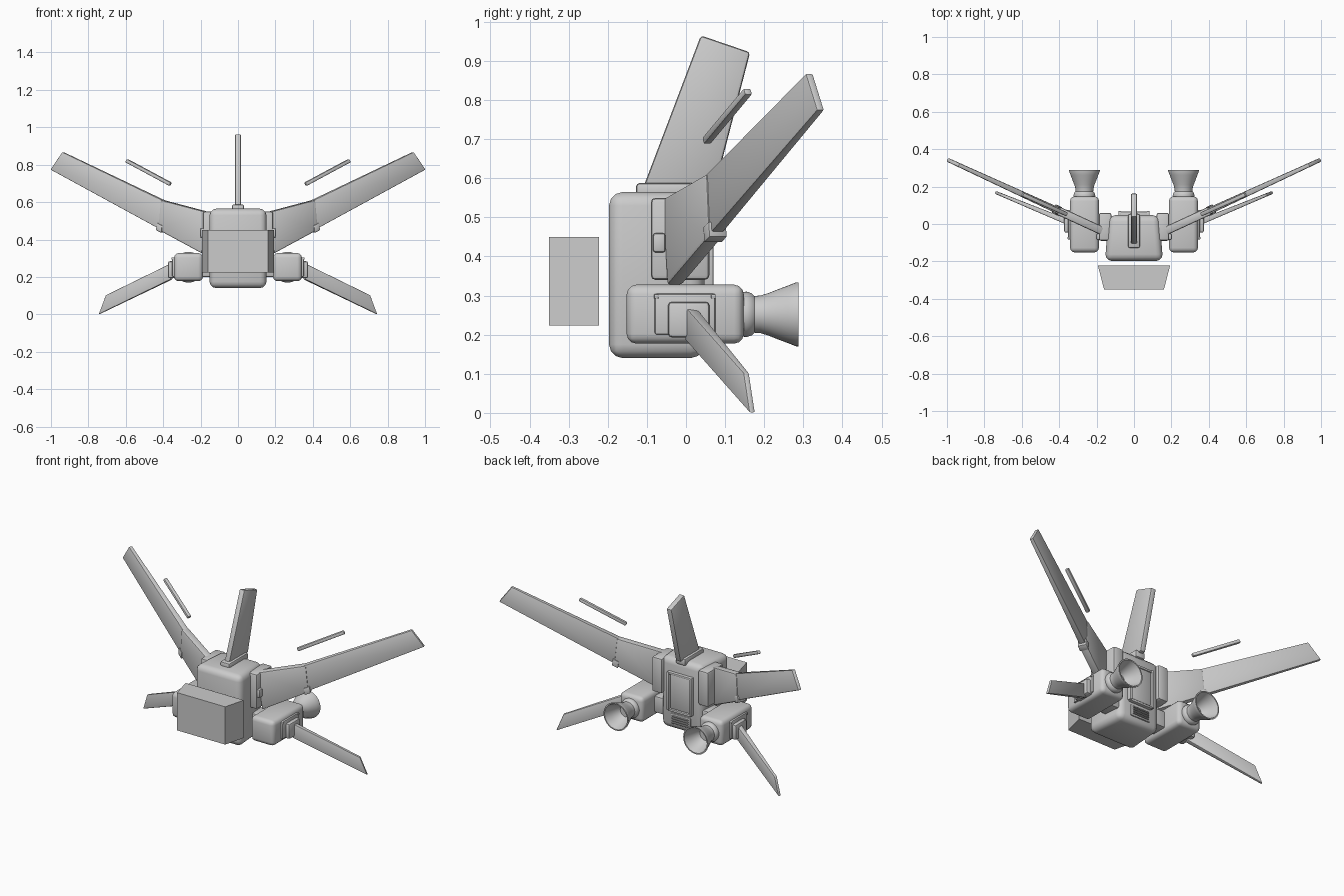
import bpy, bmesh, math
from mathutils import Vector

cube = bpy.data.objects.get("Cube")
if cube:
    bpy.data.objects.remove(cube, do_unlink=True)

GREY = (0.6, 0.6, 0.6, 1)
grey = bpy.data.materials.new("plain_grey")
grey.use_nodes = True
grey.diffuse_color = GREY
shader = grey.node_tree.nodes["Principled BSDF"]
shader.inputs["Base Color"].default_value = GREY
shader.inputs["Roughness"].default_value = 0.6


def finish(name, bm, mirror=False):
    bmesh.ops.recalc_face_normals(bm, faces=bm.faces)
    mesh = bpy.data.meshes.new(name)
    bm.to_mesh(mesh)
    bm.free()
    mesh.materials.append(grey)
    obj = bpy.data.objects.new(name, mesh)
    bpy.context.collection.objects.link(obj)
    bpy.ops.object.select_all(action='DESELECT')
    obj.select_set(True)
    bpy.context.view_layer.objects.active = obj
    bpy.ops.object.shade_smooth_by_angle(angle=math.radians(32))
    if mirror:
        mod = obj.modifiers.new("Mirror", 'MIRROR')
        mod.use_mirror_merge = False
    return obj


def prism(name, loop_a, loop_b, bevel=0.0, segments=2, mirror=False):
    """Solid between two matching outlines, with rounded edges."""
    bm = bmesh.new()
    a = [bm.verts.new(p) for p in loop_a]
    b = [bm.verts.new(p) for p in loop_b]
    bm.faces.new(a)
    bm.faces.new(b[::-1])
    for i in range(len(a)):
        j = (i + 1) % len(a)
        bm.faces.new((a[j], a[i], b[i], b[j]))
    if bevel:
        bmesh.ops.bevel(bm, geom=bm.edges[:], offset=bevel, segments=segments,
                        profile=0.5, affect='EDGES', clamp_overlap=True)
    return finish(name, bm, mirror)


def box(name, x, y, z, bevel=0.0, segments=2, mirror=False, back_x=None):
    """Box from ranges; back_x gives another width at the rear."""
    def ring(xs, yy):
        return [(xs[0], yy, z[0]), (xs[1], yy, z[0]), (xs[1], yy, z[1]), (xs[0], yy, z[1])]
    return prism(name, ring(x, y[0]), ring(back_x or x, y[1]), bevel, segments, mirror)


def blade(name, outline, root_x, root_y, slope, bevel):
    """Swept upright wing; outline rows hold x, z and thickness."""
    normal = Vector((slope, -1, 0)).normalized()
    front, back = [], []
    for x, z, thick in outline:
        p = Vector((x, root_y + slope * (x - root_x), z))
        front.append(p + normal * thick / 2)
        back.append(p - normal * thick / 2)
    return prism(name, front, back, bevel, 2, True)


def lathe(name, profile, cx, cz, steps=40, mirror=True):
    """Revolve (radius, y) points about an axis along y."""
    bm = bmesh.new()
    verts = [bm.verts.new((cx + r, y, cz)) for r, y in profile]
    edges = [bm.edges.new(pair) for pair in zip(verts, verts[1:])]
    bmesh.ops.spin(bm, geom=verts + edges, cent=(cx, 0, cz), axis=(0, 1, 0),
                   angle=math.tau, steps=steps)
    bmesh.ops.remove_doubles(bm, verts=bm.verts, dist=0.0001)
    return finish(name, bm, mirror)


# Main pack and the separate block in front of it
box("pack_body", (-0.155, 0.155), (-0.197, 0.047), (0.14, 0.565), 0.035, 3,
    back_x=(-0.135, 0.135))
box("front_block", (-0.16, 0.16), (-0.35, -0.222), (0.223, 0.45),
    back_x=(-0.193, 0.193))

# Rear hatch with side rails, crossbars and a vent
box("rear_hatch", (-0.065, 0.065), (0.03, 0.062), (0.27, 0.48), 0.008)
for side in (-1, 1):
    box("hatch_rail", (side * 0.075 - 0.008, side * 0.075 + 0.008),
        (0.03, 0.07), (0.26, 0.49), 0.005)
for z in (0.262, 0.482):
    box("hatch_crossbar", (-0.075, 0.075), (0.03, 0.066), (z - 0.007, z + 0.007), 0.004)
box("vent_frame", (-0.065, 0.065), (0.03, 0.054), (0.175, 0.24), 0.005)
for i in range(4):
    z = 0.188 + i * 0.013
    box("vent_slat", (-0.053, 0.053), (0.04, 0.062), (z - 0.003, z + 0.003))

# Tail fin on its base
box("fin_base", (-0.032, 0.032), (-0.128, 0.055), (0.545, 0.588), 0.01)
fin_side = [(-0.11, 0.575), (0.074, 0.575), (0.164, 0.922), (0.038, 0.965)]
prism("tail_fin", [(-0.017, y, z) for y, z in fin_side],
      [(0.017, y, z) for y, z in fin_side], 0.008, 2)

# Wing mounts
box("wing_mount", (0.12, 0.188), (-0.09, 0.06), (0.34, 0.55), 0.012, 2, True)
box("wing_mount_catch", (0.17, 0.203), (-0.085, -0.052), (0.41, 0.46), 0.008, 2, True)

# Upper wings: thick root section and long tapering panel
blade("wing_root", [(0.16, 0.547, 0.045), (0.406, 0.612, 0.045),
                    (0.42, 0.452, 0.045), (0.185, 0.325, 0.045)], 0.17, -0.037, 0.46, 0.009)
blade("wing_panel", [(0.38, 0.602, 0.036), (0.936, 0.868, 0.021),
                     (1.0, 0.774, 0.021), (0.39, 0.443, 0.036)], 0.17, -0.037, 0.46, 0.005)
blade("wing_joint", [(0.395, 0.475, 0.052), (0.425, 0.49, 0.05),
                     (0.43, 0.45, 0.05), (0.4, 0.435, 0.052)], 0.17, -0.037, 0.46, 0.004)

# Slim bars floating above the wings
blade("floating_bar", [(0.355, 0.704, 0.022), (0.592, 0.831, 0.022),
                       (0.602, 0.814, 0.022), (0.364, 0.686, 0.022)], 0.36, 0.052, 0.45, 0.006)

# Side engines with arms to the pack
box("engine_housing", (0.187, 0.342), (-0.152, 0.148), (0.177, 0.328), 0.025, 3, True)
box("engine_arm", (0.1, 0.22), (-0.07, 0.03), (0.2, 0.3), 0.01, 2, True)
lathe("engine_nozzle", [(0, 0.135), (0.056, 0.135), (0.058, 0.155), (0.054, 0.168),
                        (0.047, 0.175), (0.048, 0.19), (0.054, 0.21), (0.064, 0.235),
                        (0.074, 0.262), (0.082, 0.282), (0.082, 0.288), (0.075, 0.288),
                        (0.062, 0.25), (0.047, 0.212), (0.036, 0.195), (0, 0.195)],
      0.265, 0.252)

# Lower fin sockets with corner bolts
box("socket_plate", (0.33, 0.352), (-0.08, 0.075), (0.2, 0.305), 0.006, 2, True)
box("fin_socket", (0.335, 0.374), (-0.046, 0.06), (0.193, 0.284), 0.01, 2, True)
for y in (-0.076, 0.07):
    box("socket_bolt", (0.335, 0.356), (y - 0.006, y + 0.006), (0.292, 0.304), 0.003, 2, True)

# Lower fins
blade("lower_fin", [(0.355, 0.272, 0.03), (0.705, 0.102, 0.016),
                    (0.743, 0.0, 0.016), (0.355, 0.187, 0.03)], 0.37, 0.017, 0.41, 0.004)
